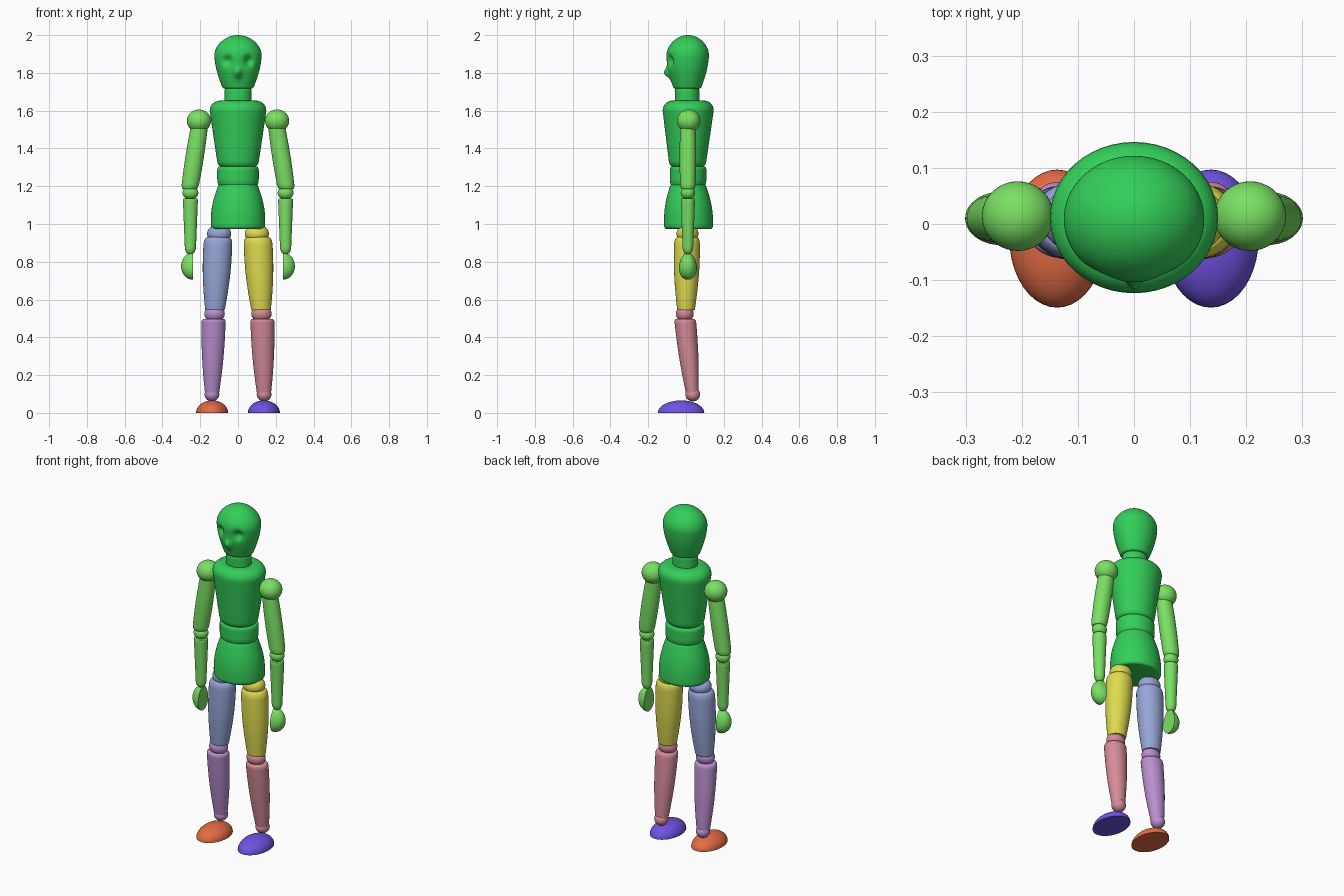
import bpy, bmesh
from math import sin, cos, pi, sqrt, exp, radians
from mathutils import Vector, Matrix

cube = bpy.data.objects.get("Cube")
if cube:
    bpy.data.objects.remove(cube, do_unlink=True)


def material(name, *srgb):
    linear = [((c + 0.055) / 1.055) ** 2.4 for c in srgb]
    mat = bpy.data.materials.new(name)
    mat.use_nodes = True
    mat.diffuse_color = (*linear, 1)
    mat.node_tree.nodes["Principled BSDF"].inputs["Base Color"].default_value = (*linear, 1)
    return mat


green = material("body green", 0.2, 0.81, 0.35)
lime = material("arm light green", 0.48, 0.88, 0.39)
blue = material("thigh grey blue", 0.59, 0.65, 0.84)
yellow = material("thigh yellow", 0.87, 0.86, 0.31)
lilac = material("shin lilac", 0.73, 0.56, 0.81)
pink = material("shin pink", 0.84, 0.55, 0.6)
orange = material("foot orange", 0.89, 0.42, 0.27)
violet = material("foot violet", 0.44, 0.32, 0.88)


def finish(bm, name, mat):
    bmesh.ops.recalc_face_normals(bm, faces=bm.faces)
    mesh = bpy.data.meshes.new(name)
    bm.to_mesh(mesh)
    bm.free()
    mesh.materials.append(mat)
    part = bpy.data.objects.new(name, mesh)
    bpy.context.collection.objects.link(part)
    bpy.ops.object.select_all(action='DESELECT')
    part.select_set(True)
    bpy.context.view_layer.objects.active = part
    bpy.ops.object.shade_smooth_by_angle(angle=radians(40))


def rounding(distance, height, inset):
    """Factor that rounds off an end over the given height."""
    reach = max(0, 1 - distance / height)
    return 1 - inset * (1 - sqrt(1 - reach * reach))


def turned(name, mat, low, high, radii, bulge=0.0, depth=0.9, low_cap=(0.02, 0.1),
           high_cap=(0.02, 0.1), segments=48, rings=32, shape=None):
    """Turned solid between two points: tapered, bulging, with rounded ends."""
    bm = bmesh.new()
    low, high = Vector(low), Vector(high)
    length = high.z - low.z
    loops = []
    for ring in range(rings + 1):
        t = (1 - cos(pi * ring / rings)) / 2
        radius = radii[0] + (radii[1] - radii[0]) * t + bulge * sin(pi * t)
        radius *= rounding(t * length, *low_cap) * rounding((1 - t) * length, *high_cap)
        centre = low.lerp(high, t)
        angles = [2 * pi * i / segments for i in range(segments)]
        loops.append([bm.verts.new(centre + Vector((radius * cos(a), depth * radius * sin(a), 0)))
                      for a in angles])
    for lower, upper in zip(loops, loops[1:]):
        for i in range(segments):
            bm.faces.new((lower[i - 1], lower[i], upper[i], upper[i - 1]))
    bm.faces.new(loops[0])
    bm.faces.new(loops[-1])
    if shape:
        for vert in bm.verts:
            shape(vert.co)
    finish(bm, name, mat)


def ball(name, mat, centre, radii, cut=None, taper=0.0):
    """Ellipsoid, optionally cut flat through its centre and narrowed upwards."""
    bm = bmesh.new()
    bmesh.ops.create_uvsphere(bm, u_segments=40, v_segments=24, radius=1)
    if cut:
        bmesh.ops.bisect_plane(bm, geom=bm.verts[:] + bm.edges[:] + bm.faces[:],
                               plane_no=cut, clear_inner=True, dist=0.001)
        rim = [edge for edge in bm.edges if edge.is_boundary]
        bmesh.ops.holes_fill(bm, edges=rim, sides=0)
    for vert in bm.verts:
        vert.co.y *= 1 - taper * vert.co.z
    placement = Matrix.Translation(centre) @ Matrix.Diagonal((*radii, 1))
    bmesh.ops.transform(bm, matrix=placement, verts=bm.verts)
    finish(bm, name, mat)


# Eye hollows and a pointed nose, shaped into the front of the head
def spot(co, x, z, width, height):
    return exp(-((co.x - x) / width) ** 2 - ((co.z - z) / height) ** 2)


def face(co):
    if co.y < 0:
        eyes = sum(spot(co, x, 1.865, 0.022, 0.026) for x in (-0.056, 0.056))
        nose = spot(co, 0, 1.8, 0.018, 0.026)
        co.y += 0.026 * (eyes - nose)


# Head and torso
turned("head", green, (0, 0.007, 1.716), (0, 0.01, 2), (0.08, 0.12), bulge=0.022,
       low_cap=(0.01, 0.15), high_cap=(0.115, 0.99), segments=128, rings=80, shape=face)
turned("neck", green, (0, 0.006, 1.64), (0, 0.006, 1.72), (0.072, 0.072))
turned("chest", green, (0, 0.008, 1.302), (0, 0.012, 1.654), (0.106, 0.158),
       low_cap=(0.03, 0.2), high_cap=(0.06, 0.45))
turned("waist", green, (0, 0.011, 1.2), (0, 0.011, 1.304), (0.11, 0.11), depth=0.88,
       low_cap=(0.04, 0.15))
turned("pelvis", green, (0, 0.014, 0.974), (0, 0.011, 1.217), (0.144, 0.1), bulge=0.015)

# Limbs, built once for each side with the left at +x
for side, label, thigh, shin, foot in ((1, "left", yellow, pink, violet),
                                       (-1, "right", blue, lilac, orange)):
    def at(x, y, z):
        return (side * x, y, z)

    # Arm
    ball(label + "_shoulder", lime, at(0.207, 0.014, 1.546), (0.064, 0.062, 0.06))
    turned(label + "_upper_arm", lime, at(0.256, 0.01, 1.185), at(0.204, 0.01, 1.52),
           (0.045, 0.045), bulge=0.004, low_cap=(0.03, 0.2))
    ball(label + "_elbow", lime, at(0.252, 0.01, 1.165), (0.042, 0.038, 0.036))
    turned(label + "_forearm", lime, at(0.252, 0.01, 0.86), at(0.252, 0.01, 1.135),
           (0.029, 0.04), depth=0.95)
    ball(label + "_wrist", lime, at(0.252, 0.01, 0.863), (0.026, 0.025, 0.024))
    ball(label + "_hand", lime, at(0.238, 0.01, 0.777), (0.063, 0.047, 0.072),
         cut=at(1, 0, 0), taper=0.15)

    # Leg
    ball(label + "_hip", thigh, at(0.1, 0.008, 0.948), (0.064, 0.058, 0.05))
    turned(label + "_thigh", thigh, at(0.122, 0, 0.545), at(0.105, 0.006, 0.93),
           (0.052, 0.076), bulge=0.009, low_cap=(0.01, 0.02), high_cap=(0.04, 0.25))
    ball(label + "_knee", shin, at(0.124, -0.006, 0.525), (0.054, 0.047, 0.045))
    turned(label + "_shin", shin, at(0.138, 0.035, 0.085), at(0.129, -0.005, 0.498),
           (0.035, 0.064), bulge=0.007, high_cap=(0.02, 0.2))
    ball(label + "_ankle", shin, at(0.138, 0.036, 0.098), (0.039, 0.039, 0.037))
    ball(label + "_foot", foot, at(0.137, -0.026, 0), (0.085, 0.123, 0.066), cut=(0, 0, 1))
